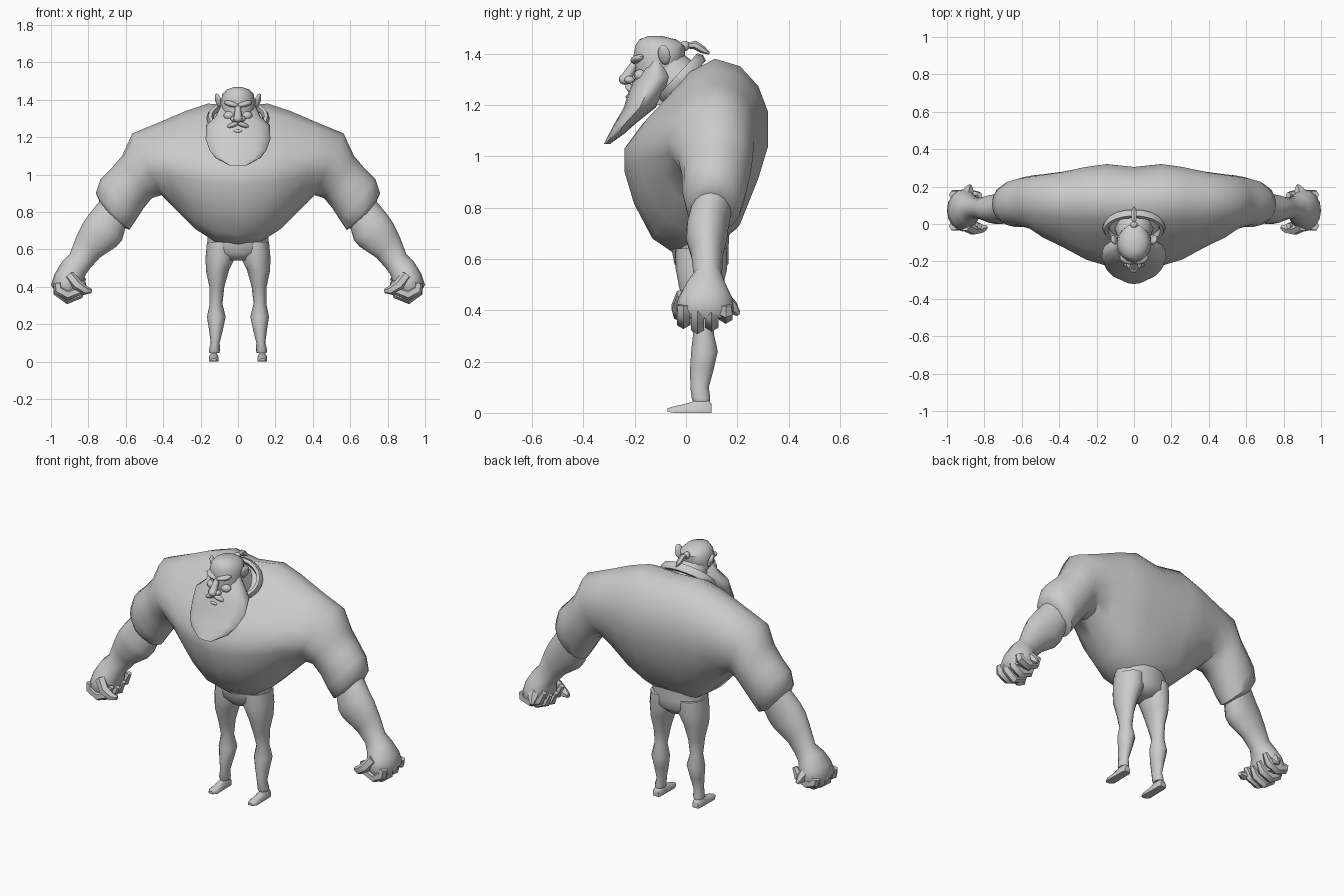
import bpy, bmesh, math
from mathutils import Vector, Matrix

if "Cube" in bpy.data.objects:
    bpy.data.objects.remove(bpy.data.objects["Cube"])

grey = bpy.data.materials.new("plain grey")
grey.diffuse_color = (0.6, 0.6, 0.6, 1)
grey.use_nodes = True
grey.node_tree.nodes["Principled BSDF"].inputs["Base Color"].default_value = grey.diffuse_color


def finish(name, bm, mirror=False, angle=50):
    bmesh.ops.recalc_face_normals(bm, faces=bm.faces)
    me = bpy.data.meshes.new(name)
    bm.to_mesh(me)
    bm.free()
    me.materials.append(grey)
    ob = bpy.data.objects.new(name, me)
    bpy.context.collection.objects.link(ob)
    bpy.ops.object.select_all(action='DESELECT')
    bpy.context.view_layer.objects.active = ob
    ob.select_set(True)
    bpy.ops.object.shade_smooth_by_angle(angle=math.radians(angle))
    if mirror:
        m = ob.modifiers.new("Mirror", 'MIRROR')
        m.use_clip = True
        m.merge_threshold = 0.002
    return ob


def loft(name, rings, mirror=False, cap_start=True, cap_end=True, angle=50):
    """Skin a list of equal-length closed rings."""
    bm = bmesh.new()
    vs = [[bm.verts.new(p) for p in r] for r in rings]
    n = len(vs[0])
    for a, b in zip(vs, vs[1:]):
        for i in range(n):
            j = (i + 1) % n
            bm.faces.new((a[i], a[j], b[j], b[i]))
    if cap_start:
        bm.faces.new(vs[0])
    if cap_end:
        bm.faces.new(vs[-1][::-1])
    return finish(name, bm, mirror, angle)


def flat_rings(rows, n=12):
    """Horizontal ellipses from (cx, cy, z, rx, ry)."""
    return [[(cx + rx * math.cos(2 * math.pi * i / n), cy + ry * math.sin(2 * math.pi * i / n), z)
             for i in range(n)] for cx, cy, z, rx, ry in rows]


def ball(name, loc, size, rot=(0, 0, 0), mirror=False, seg=12):
    bm = bmesh.new()
    bmesh.ops.create_uvsphere(bm, u_segments=seg, v_segments=8, radius=1)
    r = Matrix.Identity(4)
    for ang, ax in zip(rot, 'XYZ'):
        r = Matrix.Rotation(math.radians(ang), 4, ax) @ r
    bm.transform(Matrix.Translation(loc) @ r @ Matrix.Diagonal((*size, 1)))
    return finish(name, bm, mirror)


def tube(name, pts, radii, mirror=False, n=6):
    """Tapered tube through a few points."""
    pts = [Vector(p) for p in pts]
    rings = []
    for k, (p, r) in enumerate(zip(pts, radii)):
        d = (pts[min(k + 1, len(pts) - 1)] - pts[max(k - 1, 0)]).normalized()
        ref = Vector((0, 1, 0)) if abs(d.y) < 0.8 else Vector((1, 0, 0))
        a = d.cross(ref).normalized()
        b = d.cross(a)
        rings.append([p + r * (a * math.cos(2 * math.pi * i / n) + b * math.sin(2 * math.pi * i / n))
                      for i in range(n)])
    return loft(name, rings, mirror)


# Chest side profile as (depth fraction, height fraction), from the top round the back
CHEST = [(.62, 1), (.8, .96), (.93, .855), (1, .72), (1, .54), (.93, .37), (.8, .13), (.6, .01),
         (.36, 0), (.2, .08), (.07, .26), (0, .43), (0, .55), (.13, .68), (.27, .79), (.44, .93)]


def side_rings(rows):
    """Rings spanning a top and bottom point: (xt, zt, xb, zb, y front, y back, roundness)."""
    out = []
    for xt, zt, xb, zb, yf, yb, w in rows:
        ring = []
        for i, (u, t) in enumerate(CHEST):
            a = math.pi / 2 - i * math.pi / 8
            u += w * (.5 + .5 * math.cos(a) - u)
            t += w * (.5 + .5 * math.sin(a) - t)
            ring.append((xb + (xt - xb) * t, yf + (yb - yf) * u, zb + (zt - zb) * t))
        out.append(ring)
    return out


# Shirt: chest running out into the sleeve
loft("shirt", side_rings([
    (0, 1.365, 0, .62, -.24, .305, 0), (.16, 1.38, .12, .64, -.225, .32, 0),
    (.28, 1.34, .23, .71, -.19, .305, .1), (.42, 1.28, .33, .81, -.125, .28, .3),
    (.565, 1.22, .41, .89, -.07, .265, .6), (.62, 1.1, .46, .875, -.03, .26, .9),
    (.68, 1.03, .505, .82, -.015, .25, 1), (.735, .975, .55, .75, -.015, .235, 1),
    (.76, .9, .58, .705, 0, .215, 1), (.735, .845, .64, .73, .02, .18, 1)]),
    mirror=True, cap_start=False)

# Forearm and fist
loft("forearm", side_rings([
    (.73, .87, .6, .72, .02, .18, 1), (.795, .79, .62, .65, 0, .165, 1),
    (.83, .74, .65, .615, 0, .16, 1), (.86, .68, .74, .555, .02, .145, 1),
    (.9, .575, .79, .5, .03, .14, 1), (.94, .535, .815, .465, .0, .155, 1),
    (.98, .47, .825, .43, -.03, .18, 1), (1.0, .41, .83, .4, -.04, .185, 1),
    (.975, .37, .86, .365, -.02, .17, 1)]), mirror=True)
for k in range(4):
    y = -.01 + k * .055
    lift = (.02, 0, .01, .04)[k]
    tube(f"finger_{k + 1}", [(.965, y, .42), (.96, y, .375 + lift / 2), (.91, y, .337 + lift),
                             (.85, y, .36 + lift), (.825, y, .41 + lift)],
         [.025, .03, .03, .026, .015], mirror=True)
tube("thumb", [(.9, -.01, .46), (.86, -.03, .41), (.815, -.025, .38), (.785, -.015, .378)],
     [.03, .03, .025, .012], mirror=True)
tube("outer_knuckle", [(.9, .13, .45), (.885, .18, .41), (.875, .205, .385)],
     [.04, .028, .01], mirror=True)

# Hips, legs and feet
loft("hips", flat_rings([(0, .05, .72, .16, .12), (0, .055, .63, .165, .11),
                         (0, .06, .58, .155, .105), (0, .06, .54, .06, .07)], 16))
loft("leg", flat_rings([
    (.09, .06, .64, .076, .1), (.093, .06, .56, .08, .1), (.11, .058, .49, .062, .085),
    (.113, .06, .4, .04, .06), (.117, .068, .31, .034, .04), (.116, .072, .24, .05, .052),
    (.118, .062, .17, .037, .046), (.122, .053, .1, .024, .036), (.126, .058, .06, .03, .036),
    (.127, .06, .045, .026, .033)]), mirror=True)
foot = [(.1, .035, .018, 0), (.085, .05, .024, 0), (.045, .05, .024, 0),
        (.0, .036, .025, .0), (-.045, .026, .026, .0), (-.072, .018, .014, .004)]
loft("foot", [[(.13 + w * sx, y, z) for sx, z in
               ((-1, lo), (1, lo), (1, lo + (hi - lo) * .6), (.5, hi), (-.5, hi), (-1, lo + (hi - lo) * .6))]
              for y, hi, w, lo in foot], mirror=True)

# Neck and tilted collar
tube("neck", [(0, .03, 1.22), (0, -.03, 1.29), (0, -.09, 1.36)], [.13, .1, .08], n=12)
rings = []
for i in range(20):
    a = 2 * math.pi * i / 20
    c, s = math.cos(a), math.sin(a)
    ctr, out = Vector((.15 * c, -.02 + .075 * s, 1.3 + .08 * s)), Vector((c, s * .66, s * .75))
    up = Vector((0, -.75, .66))
    rings.append([ctr + .018 * (out * math.cos(b) + up * math.sin(b) * 1.4)
                  for b in (0, 1.05, 2.09, 3.14, 4.19, 5.24)])
loft("collar", rings + rings[:1], cap_start=False, cap_end=False)

# Head, ears and hair knot
loft("head", flat_rings([
    (0, -.1, 1.2, .07, .08), (0, -.11, 1.28, .085, .09), (0, -.108, 1.34, .088, .09),
    (0, -.105, 1.385, .093, .1), (0, -.1, 1.43, .084, .098), (0, -.11, 1.455, .06, .072),
    (0, -.12, 1.468, .022, .028)], 16))
ball("ear", (.105, -.085, 1.395), (.014, .026, .04), (0, 18, -25), True)
ball("hair_knot", (0, -.005, 1.43), (.02, .02, .02))
tube("hair_tail", [(0, 0, 1.43), (0, .035, 1.434), (0, .065, 1.415), (0, .092, 1.4)],
     [.01, .017, .015, .004])

# Face
ball("brow", (.035, -.185, 1.378), (.045, .03, .016), (0, -14, 20), True)
ball("cheek", (.045, -.175, 1.315), (.032, .028, .025), (0, 0, 0), True)
tube("nose_bridge", [(0, -.19, 1.375), (0, -.215, 1.335), (0, -.235, 1.3)], [.014, .018, .024], n=8)
ball("nose_tip", (0, -.238, 1.3), (.024, .024, .022))
ball("nostril", (.024, -.22, 1.298), (.016, .02, .015), (0, 0, 0), True)
ball("moustache", (.03, -.212, 1.264), (.04, .022, .014), (0, 22, 25), True)
ball("lower_lip", (0, -.218, 1.232), (.028, .018, .01))

# Beard, sweeping forward to a thin edge
loft("beard", flat_rings([
    (0, -.115, 1.37, .092, .035), (0, -.12, 1.31, .12, .075), (0, -.145, 1.265, .17, .075),
    (0, -.18, 1.19, .173, .062), (0, -.235, 1.13, .152, .042), (0, -.268, 1.09, .122, .03),
    (0, -.308, 1.048, .045, .012)], 16))
